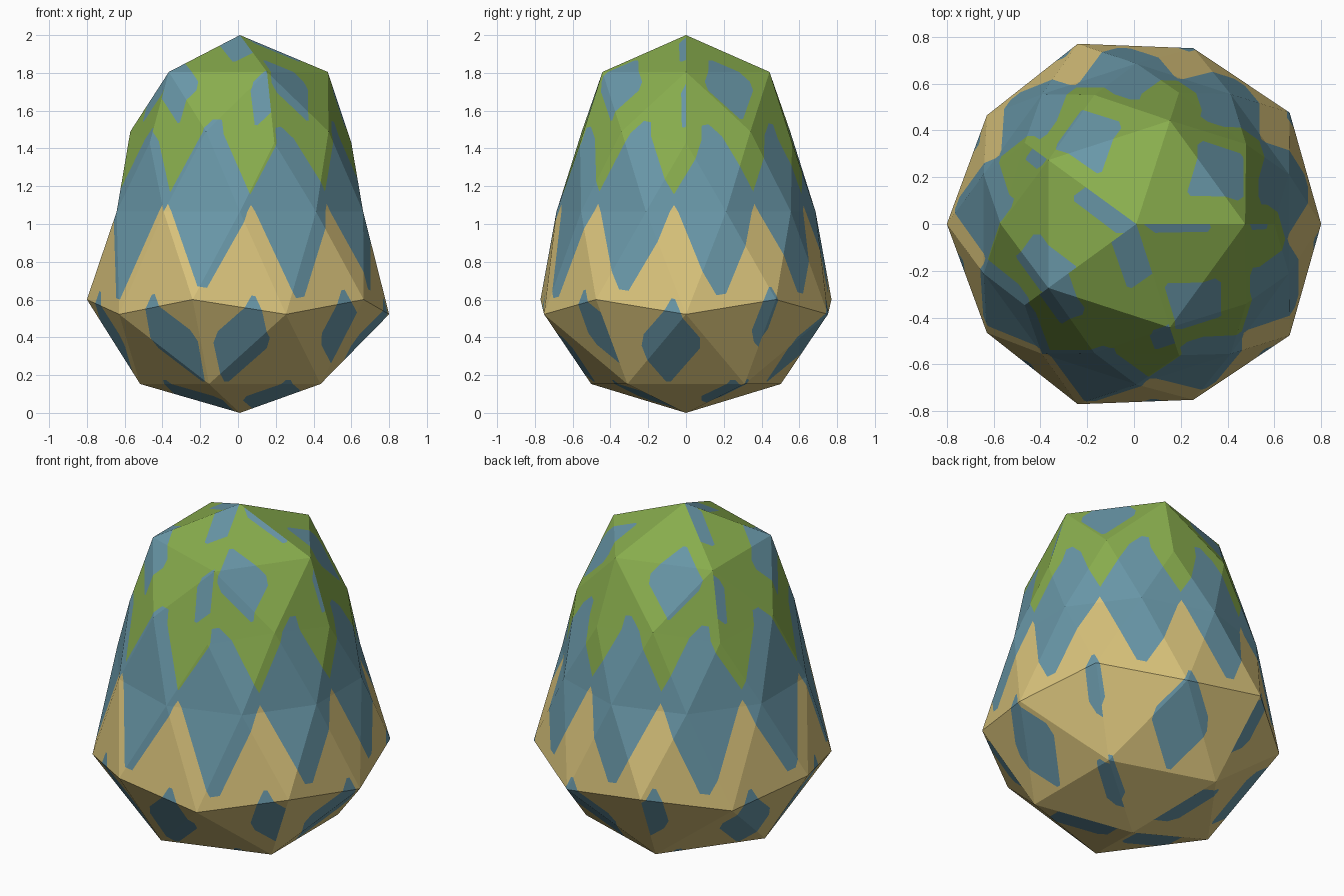
import bpy, bmesh, math
from mathutils import Vector
from mathutils.geometry import barycentric_transform

if "Cube" in bpy.data.objects:
    bpy.data.objects.remove(bpy.data.objects["Cube"])

# sphere height -> (egg height, egg radius)
PROFILE = {-1.0: (0, 0), -0.8507: (0.153, 0.528), -0.5257: (0.522, 0.79),
           -0.4472: (0.60, 0.81), 0.0: (1.065, 0.686), 0.4472: (1.43, 0.59),
           0.5257: (1.49, 0.58), 0.8507: (1.805, 0.465), 1.0: (2.0, 0)}
SLOPE = 1.66
TAN, BLUE, GREEN = 0, 1, 2


def material(name, rgb):
    m = bpy.data.materials.new(name)
    m.diffuse_color = (*rgb, 1)
    m.use_nodes = True
    m.node_tree.nodes["Principled BSDF"].inputs["Base Color"].default_value = m.diffuse_color
    return m


def egg_point(co):
    key = min(PROFILE, key=lambda k: abs(k - co.z))
    z, r = PROFILE[key]
    a = math.atan2(co.y, co.x)
    return Vector((0.01 + r * math.cos(a), r * math.sin(a), z))


def motif(cu, cv, w, h, s):
    """Half-planes of a lozenge with clipped corners: (point, outward normal)."""
    c = Vector((cu, cv, 0))
    planes = []
    for x in (-1, 1):
        planes.append((c + Vector((x * w, 0, 0)), Vector((x, 0, 0))))
        planes.append((c + Vector((0, x * h, 0)), Vector((0, x, 0))))
        for y in (-1, 1):
            planes.append((c + Vector((0, y * s, 0)),
                           Vector((x * SLOPE, y, 0)).normalized()))
    return planes


def paint(bm, planes, cu, cv, w, h):
    """Cut one motif into the flat pattern and colour its inside blue."""
    faces = set()
    for f in bm.faces:
        us = [v.co.x for v in f.verts]
        vs = [v.co.y for v in f.verts]
        if max(us) > cu - w and min(us) < cu + w and max(vs) > cv - h and min(vs) < cv + h:
            faces.add(f)
    for co, no in planes:
        if not faces:
            return
        geom = list({v for f in faces for v in f.verts}) + \
            list({e for f in faces for e in f.edges}) + list(faces)
        res = bmesh.ops.bisect_plane(bm, geom=geom, dist=1e-6, plane_co=co, plane_no=no)
        faces = {f for f in faces if f.is_valid}
        for e in res["geom_cut"]:
            if isinstance(e, bmesh.types.BMEdge):
                faces.update(e.link_faces)
        faces = {f for f in faces if (f.calc_center_median() - co).dot(no) < 0}
    for f in faces:
        m = f.calc_center_median()
        if all((m - co).dot(no) < 0 for co, no in planes):
            f.material_index = BLUE


# faceted egg body, with the unfolded layout that carries the pattern
bpy.ops.mesh.primitive_ico_sphere_add(subdivisions=2, radius=1, calc_uvs=True, location=(0, 0, 0))
egg = bpy.context.object
egg.name = "painted_egg"
src = bmesh.new()
src.from_mesh(egg.data)
uv = src.loops.layers.uv.active

# unfold every facet flat
flat = bmesh.new()
facet_id = flat.faces.layers.int.new("facet")
facets = []
for f in src.faces:
    flat_tri = [Vector((*l[uv].uv, 0)) for l in f.loops]
    facets.append((flat_tri, [egg_point(l.vert.co) for l in f.loops]))
    nf = flat.faces.new([flat.verts.new(p) for p in flat_tri])
    nf[facet_id] = len(facets) - 1
src.free()

# zigzag band, then the staggered lozenge rows above and below it
for k in range(11):
    even, odd = 0.1 * k, 0.1 * k + 0.05
    spots = [(even, 0.25, 0.05, 0.081, 0.089)]
    for cu, cv in ((even, 0.04), (odd, 0.125), (odd, 0.375), (even, 0.46)):
        spots.append((cu, cv, 0.0245, 0.0435, 0.0465))
    for cu, cv, w, h, s in spots:
        paint(flat, motif(cu, cv, w, h, s), cu, cv, w, h)

# remaining faces: green above the band, tan below
for f in flat.faces:
    if f.material_index != BLUE:
        f.material_index = GREEN if f.calc_center_median().y > 0.25 else TAN

# fold the pattern back onto the egg
for v in flat.verts:
    a, b = facets[v.link_faces[0][facet_id]]
    v.co = barycentric_transform(v.co, *a, *b)
bmesh.ops.remove_doubles(flat, verts=flat.verts[:], dist=1e-5)
for f in flat.faces:
    f.smooth = False

mesh = bpy.data.meshes.new("painted_egg")
flat.to_mesh(mesh)
flat.free()
egg.data = mesh
mesh.materials.append(material("sand_tan", (0.70, 0.55, 0.20)))
mesh.materials.append(material("dusty_blue", (0.14, 0.31, 0.39)))
mesh.materials.append(material("leaf_green", (0.25, 0.42, 0.075)))
